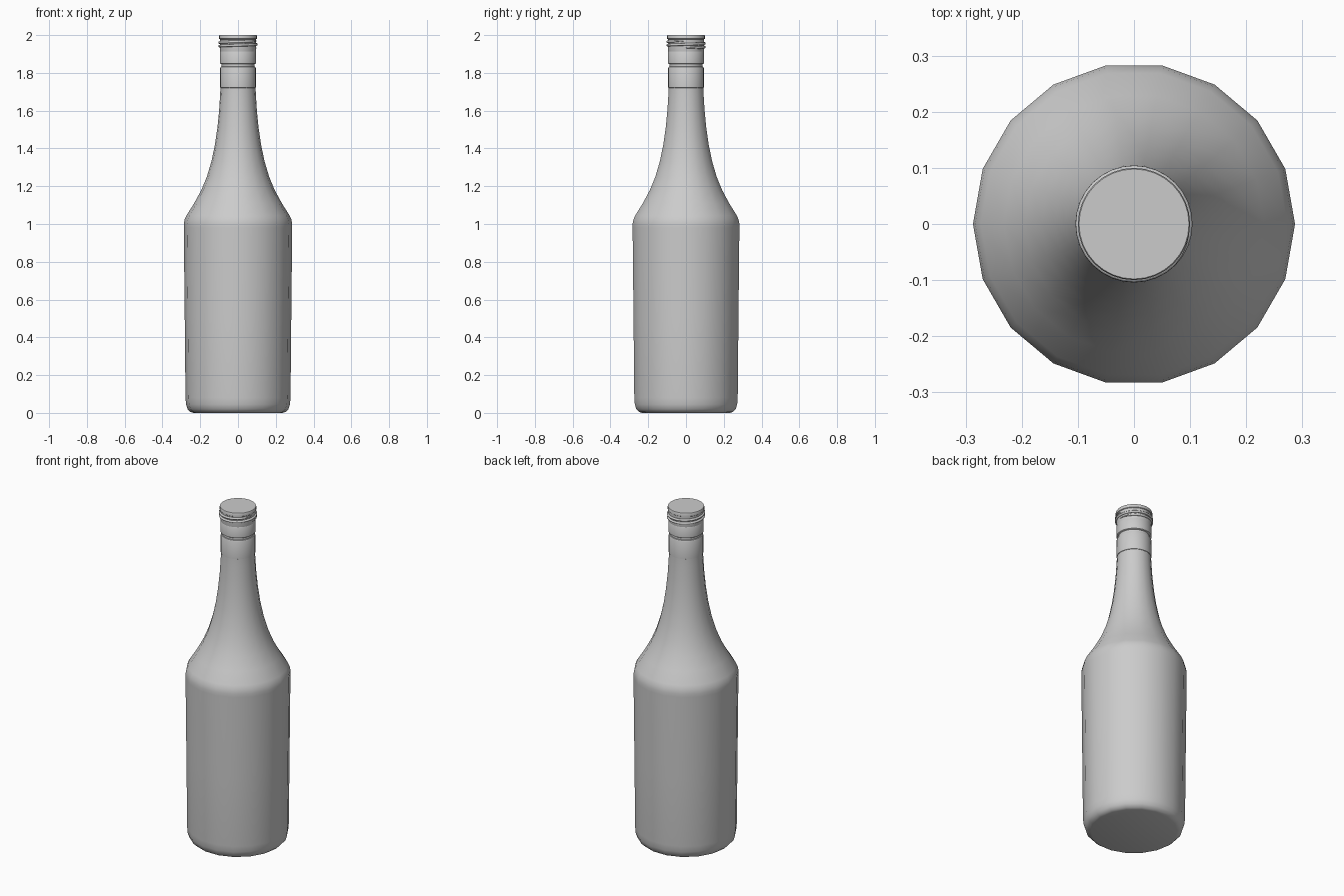
import bpy, math

if "Cube" in bpy.data.objects:
    bpy.data.objects.remove(bpy.data.objects["Cube"])


def smooth(obj, angle=40):
    bpy.ops.object.select_all(action='DESELECT')
    obj.select_set(True)
    bpy.context.view_layer.objects.active = obj
    bpy.ops.object.shade_smooth_by_angle(angle=math.radians(angle))


def lathe(name, profile, sides):
    """Revolve (radius, z) points about z and cap both ends."""
    verts = [(r * math.cos(2 * math.pi * i / sides), r * math.sin(2 * math.pi * i / sides), z)
             for r, z in profile for i in range(sides)]
    faces = []
    for k in range(len(profile) - 1):
        a, b = k * sides, (k + 1) * sides
        for i in range(sides):
            j = (i + 1) % sides
            faces.append((a + i, a + j, b + j, b + i))
    faces.append(tuple(reversed(range(sides))))
    faces.append(tuple(range(len(verts) - sides, len(verts))))
    mesh = bpy.data.meshes.new(name)
    mesh.from_pydata(verts, [], faces)
    obj = bpy.data.objects.new(name, mesh)
    bpy.context.collection.objects.link(obj)
    smooth(obj)
    return obj


# Eighteen-sided body with sloping shoulder and long neck
lathe("bottle_body", [
    (0.236, 0.0), (0.252, 0.005), (0.267, 0.02), (0.275, 0.045), (0.278, 0.08),
    (0.282, 0.5), (0.287, 0.98), (0.287, 1.0), (0.283, 1.023), (0.273, 1.045),
    (0.232, 1.11), (0.194, 1.18), (0.165, 1.25), (0.141, 1.33), (0.122, 1.42),
    (0.109, 1.51), (0.100, 1.60), (0.095, 1.68), (0.093, 1.72), (0.092, 1.80)], 18)

# Sleeve around the neck
lathe("neck_sleeve", [(0.091, 1.72), (0.0945, 1.722), (0.0945, 1.825), (0.091, 1.832),
                      (0.086, 1.834)], 32)

# Narrow groove above the sleeve
lathe("neck_groove", [(0.087, 1.825), (0.087, 1.86)], 32)

# Cap: tamper ring, threaded wall and top lip
lathe("cap_ring", [(0.092, 1.847), (0.096, 1.85), (0.096, 1.912), (0.093, 1.917)], 32)
lathe("cap", [(0.094, 1.91), (0.096, 1.92), (0.096, 1.978), (0.100, 1.981),
              (0.100, 1.996), (0.098, 2.0)], 32)

# Helical thread, tapering into the wall at both ends
turns, steps = 2.0, 32
count = int(turns * steps)
curve = bpy.data.curves.new("cap_thread", 'CURVE')
curve.dimensions = '3D'
curve.bevel_depth = 0.007
curve.bevel_resolution = 2
curve.use_fill_caps = True
spline = curve.splines.new('POLY')
spline.points.add(count)
for i, p in enumerate(spline.points):
    a = 2 * math.pi * i / steps
    p.co = (0.0975 * math.cos(a), 0.0975 * math.sin(a), 1.932 + 0.038 * i / count, 1)
    p.radius = min(1, 0.2 + min(i, count - i) / 5)
thread = bpy.data.objects.new("cap_thread", curve)
bpy.context.collection.objects.link(thread)
bpy.ops.object.select_all(action='DESELECT')
thread.select_set(True)
bpy.context.view_layer.objects.active = thread
bpy.ops.object.convert(target='MESH')
smooth(bpy.context.view_layer.objects.active, 60)
